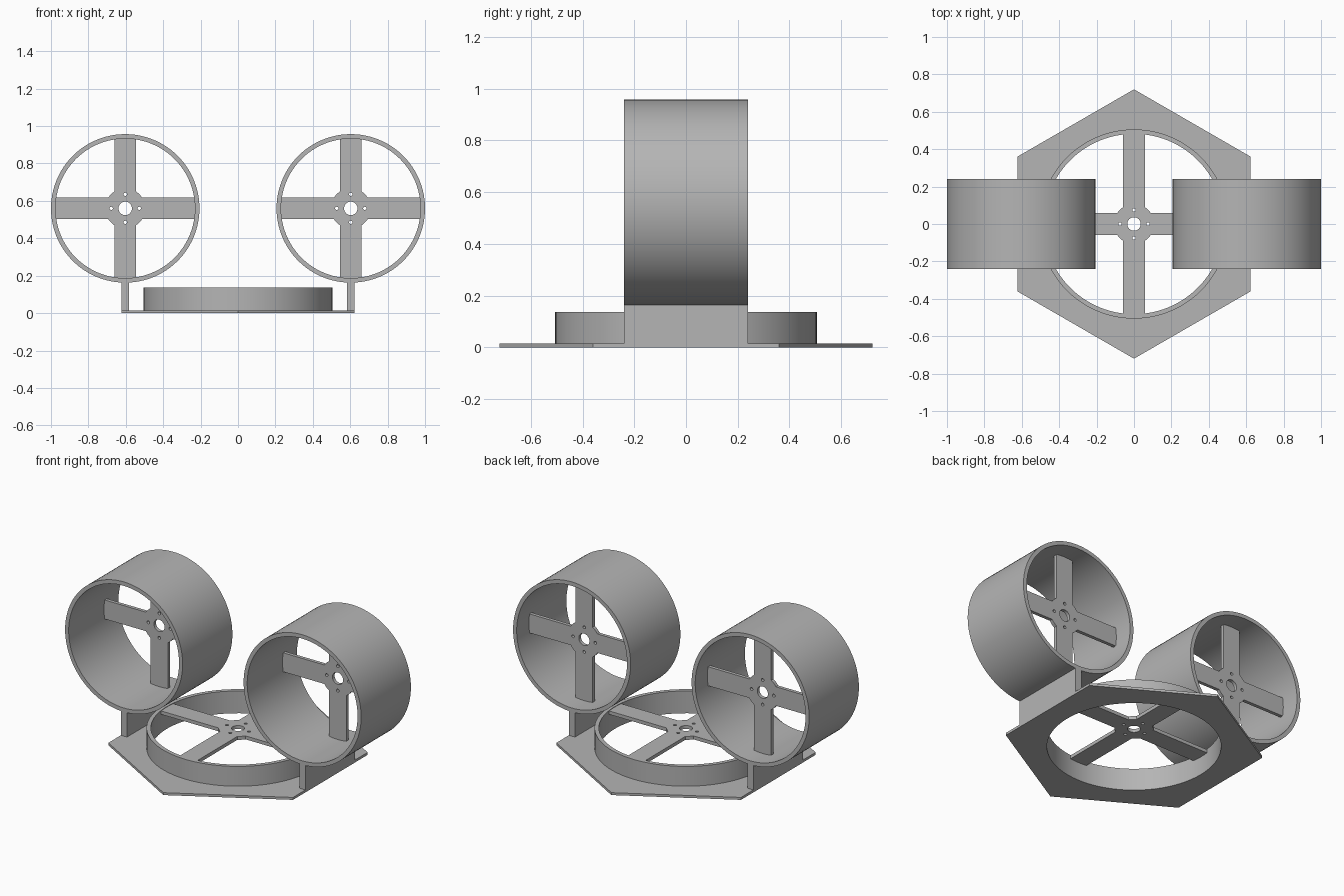
import bpy, bmesh
from math import sin, cos, asin, pi, radians
from mathutils import Matrix

cube = bpy.data.objects.get("Cube")
if cube:
    bpy.data.objects.remove(cube, do_unlink=True)

# Single grey plastic
GREY = (0.46, 0.46, 0.46, 1)
grey = bpy.data.materials.new("grey plastic")
grey.diffuse_color = GREY
grey.use_nodes = True
bsdf = next(n for n in grey.node_tree.nodes if n.type == 'BSDF_PRINCIPLED')
bsdf.inputs["Base Color"].default_value = GREY


def circle(r, n=96, cx=0, cy=0):
    return [(cx + r * cos(2 * pi * i / n), cy + r * sin(2 * pi * i / n)) for i in range(n)]


def finish(obj):
    """Weld, fix normals, smooth the round walls and colour."""
    bm = bmesh.new()
    bm.from_mesh(obj.data)
    bmesh.ops.remove_doubles(bm, verts=bm.verts, dist=1e-5)
    bmesh.ops.recalc_face_normals(bm, faces=bm.faces)
    bm.to_mesh(obj.data)
    bm.free()
    obj.data.materials.clear()
    obj.data.materials.append(grey)
    bpy.ops.object.select_all(action='DESELECT')
    obj.select_set(True)
    bpy.context.view_layer.objects.active = obj
    bpy.ops.object.shade_smooth_by_angle(angle=radians(30))


def extrude(name, loops, z0, z1, matrix):
    """Solid from a flat outline with holes, between two heights."""
    curve = bpy.data.curves.new(name, 'CURVE')
    curve.dimensions = '2D'
    curve.fill_mode = 'BOTH'
    curve.extrude = (z1 - z0) / 2
    for loop in loops:
        spline = curve.splines.new('POLY')
        spline.points.add(len(loop) - 1)
        for point, (x, y) in zip(spline.points, loop):
            point.co = (x, y, 0, 1)
        spline.use_cyclic_u = True
    obj = bpy.data.objects.new(name, curve)
    bpy.context.collection.objects.link(obj)
    bpy.ops.object.select_all(action='DESELECT')
    obj.select_set(True)
    bpy.context.view_layer.objects.active = obj
    bpy.ops.object.convert(target='MESH')
    obj = bpy.context.view_layer.objects.active
    obj.data.transform(matrix @ Matrix.Translation((0, 0, (z0 + z1) / 2)))
    finish(obj)
    return obj


def box(name, centre, size):
    bm = bmesh.new()
    bmesh.ops.create_cube(bm, size=1, matrix=Matrix.Translation(centre) @ Matrix.Diagonal((*size, 1)))
    mesh = bpy.data.meshes.new(name)
    bm.to_mesh(mesh)
    bm.free()
    obj = bpy.data.objects.new(name, mesh)
    bpy.context.collection.objects.link(obj)
    finish(obj)


def motor_mount(reach, half=0.058, hub=0.107):
    """Four arms around a round hub, with shaft and screw holes."""
    outline = []
    a = asin(half / hub)
    for k in range(4):
        t = k * pi / 2
        arc = [a + (pi / 2 - 2 * a) * i / 10 for i in range(11)]
        pts = [(reach, -half), (reach, half)] + [(hub * cos(b), hub * sin(b)) for b in arc]
        outline += [(x * cos(t) - y * sin(t), x * sin(t) + y * cos(t)) for x, y in pts]
    screws = [circle(0.009, 16, x, y) for x, y in circle(0.075, 4)]
    return [outline, circle(0.036, 40)] + screws


# Hexagonal base with its lift fan ring
flat = Matrix.Identity(4)
hexagon = [(0.72 * sin(k * pi / 3), 0.72 * cos(k * pi / 3)) for k in range(6)]
extrude("base_plate", [hexagon, circle(0.483)], 0, 0.015, flat)
extrude("lift_ring", [circle(0.506), circle(0.482)], 0, 0.136, flat)
extrude("lift_motor_mount", motor_mount(0.488), 0.112, 0.133, flat)

# Two thrust ducts on upright fins
for side, sx in (("left", 1), ("right", -1)):
    x = sx * 0.603
    upright = Matrix.Translation((x, 0, 0.56)) @ Matrix.Rotation(pi / 2, 4, 'X')
    extrude(side + "_duct", [circle(0.397), circle(0.373)], -0.24, 0.24, upright)
    extrude(side + "_motor_mount", motor_mount(0.379), -0.122, -0.101, upright)
    box(side + "_fin", (x, 0, 0.085), (0.042, 0.48, 0.17))
